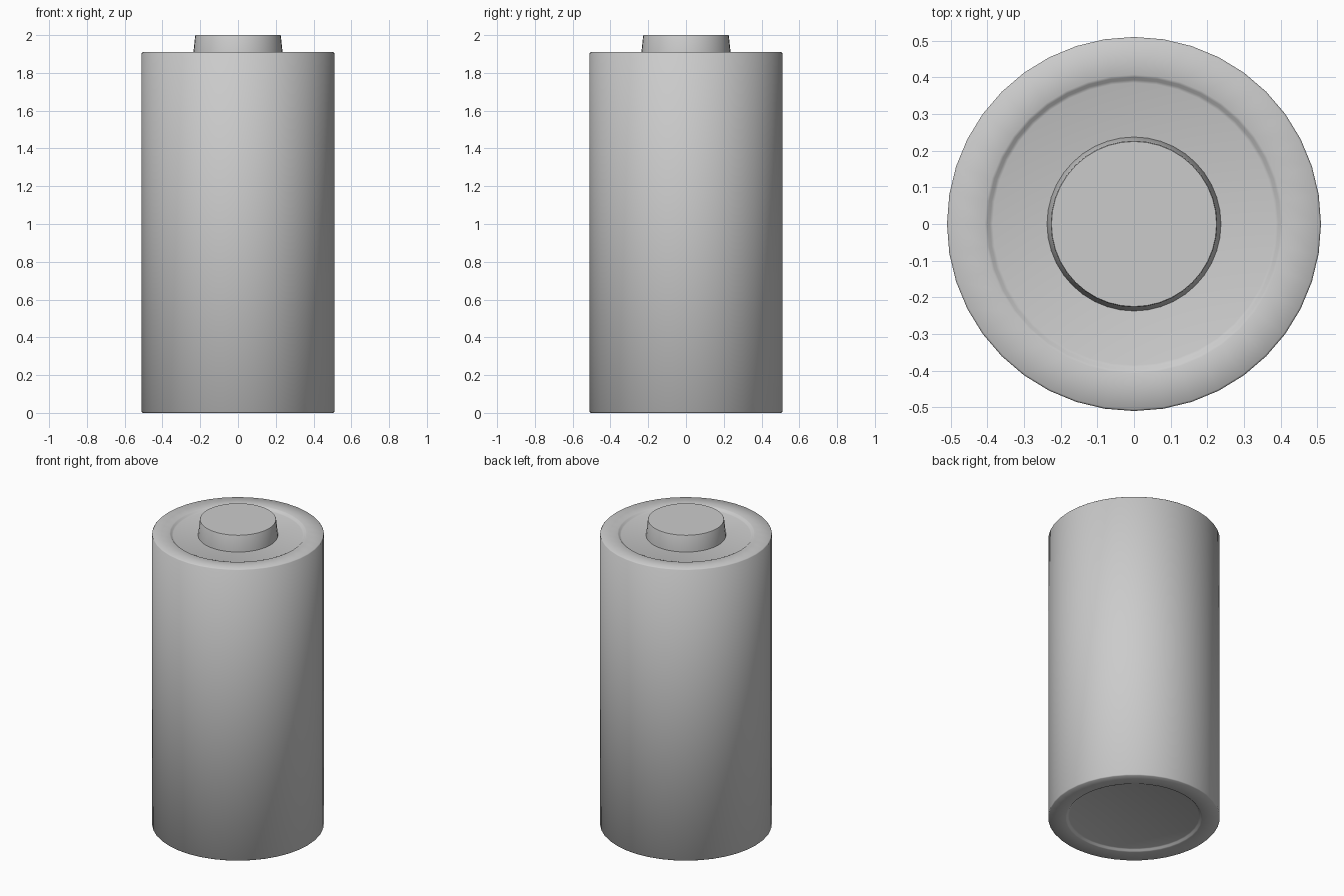
import bpy, math

cube = bpy.data.objects.get("Cube")
if cube:
    bpy.data.objects.remove(cube, do_unlink=True)

SIDES = 40

grey = bpy.data.materials.new("plain_grey")
grey.use_nodes = True
COLOUR = (0.6, 0.6, 0.6, 1)
grey.diffuse_color = COLOUR
grey.node_tree.nodes["Principled BSDF"].inputs["Base Color"].default_value = COLOUR


def lathe(name, profile):
    """Revolve (radius, height) points, bottom to top, capping both ends."""
    verts, faces = [], []
    for r, z in profile:
        for i in range(SIDES):
            a = 2 * math.pi * i / SIDES
            verts.append((r * math.cos(a), r * math.sin(a), z))
    for k in range(len(profile) - 1):
        for i in range(SIDES):
            j = (i + 1) % SIDES
            a, b = k * SIDES, (k + 1) * SIDES
            faces.append((a + i, a + j, b + j, b + i))
    top = (len(profile) - 1) * SIDES
    faces.append(tuple(reversed(range(SIDES))))
    faces.append(tuple(range(top, top + SIDES)))
    mesh = bpy.data.meshes.new(name)
    mesh.from_pydata(verts, [], faces)
    mesh.materials.append(grey)
    obj = bpy.data.objects.new(name, mesh)
    bpy.context.collection.objects.link(obj)
    bpy.ops.object.select_all(action="DESELECT")
    obj.select_set(True)
    bpy.context.view_layer.objects.active = obj
    bpy.ops.object.shade_smooth_by_angle(angle=math.radians(50))
    return obj


# Casing with softened rims and a shallow dish in each end
TOP, DISH = 1.91, 0.014
lower = [(0.385, DISH), (0.393, 0.011), (0.4, 0.003), (0.407, 0),
         (0.505, 0), (0.51, 0.005)]
upper = [(r, TOP - z) for r, z in reversed(lower)]
lathe("casing", lower + upper)

# Tapered contact button
lathe("contact_button", [(0.238, TOP - DISH - 0.01), (0.236, TOP),
                         (0.227, 1.995), (0.225, 2.0)])
